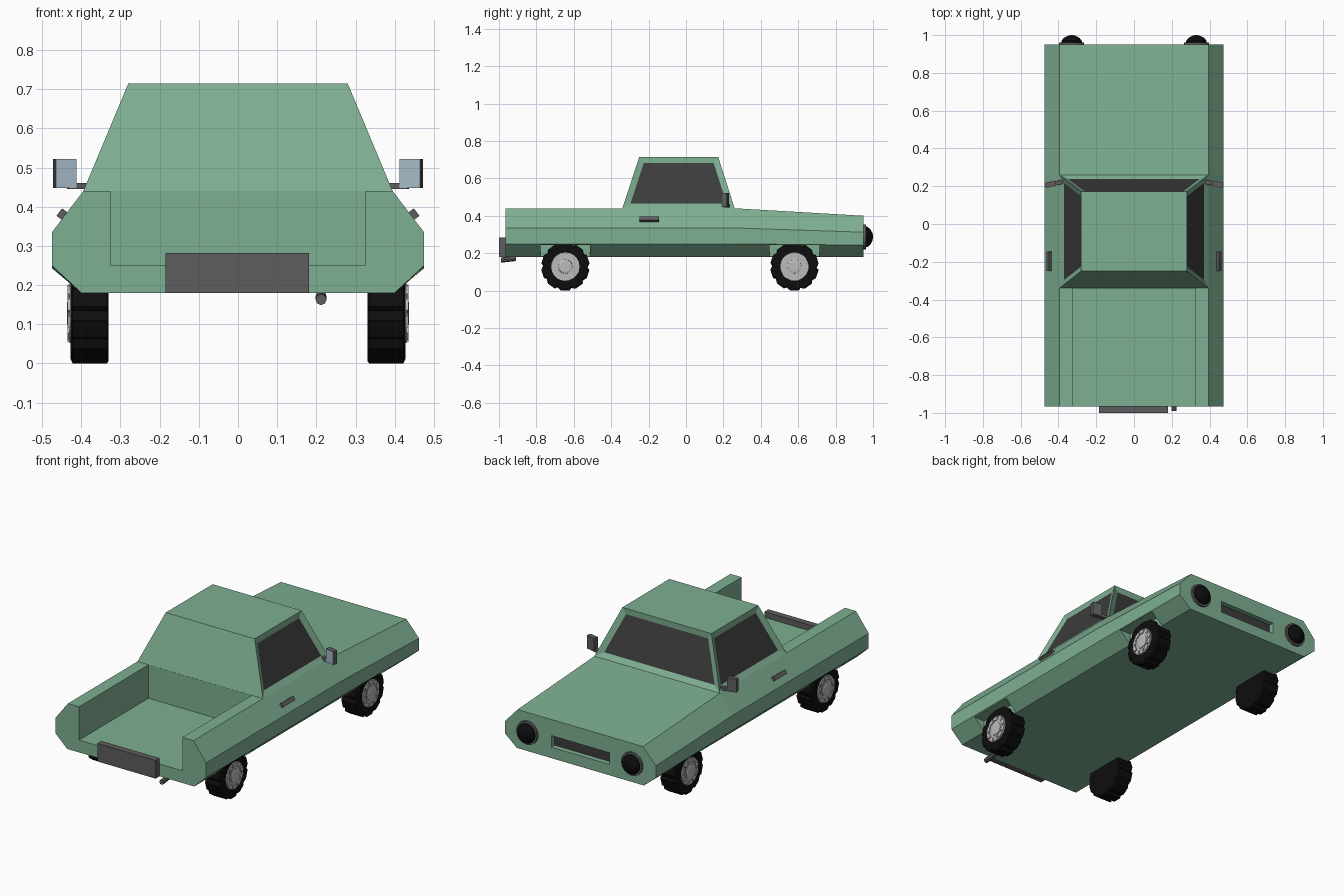
import bpy, bmesh, math
from mathutils import Vector, Matrix

if "Cube" in bpy.data.objects:
    bpy.data.objects.remove(bpy.data.objects["Cube"])


def mat(name, *rgb):
    m = bpy.data.materials.new(name)
    m.diffuse_color = (*rgb, 1)
    m.use_nodes = True
    m.node_tree.nodes["Principled BSDF"].inputs["Base Color"].default_value = m.diffuse_color
    return m


GREEN = mat("green_paint", 0.21, 0.43, 0.29)
DARK = mat("dark_glass", 0.045, 0.045, 0.045)
TRIM = mat("dark_trim", 0.11, 0.11, 0.11)
BLACK = mat("black_rubber", 0.004, 0.004, 0.004)
METAL = mat("light_metal", 0.5, 0.5, 0.5)
MIRROR = mat("mirror_glass", 0.38, 0.49, 0.57)


def finish(name, bm, *mats):
    bmesh.ops.recalc_face_normals(bm, faces=bm.faces)
    me = bpy.data.meshes.new(name)
    bm.to_mesh(me)
    bm.free()
    for m in mats:
        me.materials.append(m)
    ob = bpy.data.objects.new(name, me)
    bpy.context.collection.objects.link(ob)
    return ob


def loft(bm, rings):
    """Skin closed rings of points and cap both ends."""
    vs = [[bm.verts.new(p) for p in r] for r in rings]
    for a, b in zip(vs, vs[1:]):
        for i in range(len(a)):
            j = (i + 1) % len(a)
            bm.faces.new((a[i], a[j], b[j], b[i]))
    bm.faces.new(vs[0])
    bm.faces.new(vs[-1])


def add_box(bm, center, size, rot=Matrix.Identity(4)):
    bmesh.ops.create_cube(bm, size=1, matrix=Matrix.Translation(center) @ rot @ Matrix.Diagonal((*size, 1)))


def box(name, center, size, material, rot=Matrix.Identity(4)):
    bm = bmesh.new()
    add_box(bm, center, size, rot)
    return finish(name, bm, material)


def circle_x(x, r, n, c):
    return [(x, c[1] + r * math.cos(2 * math.pi * i / n), c[2] + r * math.sin(2 * math.pi * i / n)) for i in range(n)]


def circle_y(y, r, n, c):
    return [(c[0] + r * math.cos(2 * math.pi * i / n), y, c[2] + r * math.sin(2 * math.pi * i / n)) for i in range(n)]


# Body: lofted cross-sections, with the cab extruded from the middle top face
def section(y, low, mid, top):
    half = [(0.40, 0.18), (0.475, low), (0.475, mid), (0.395, top)]
    return [(x, y, z) for x, z in half] + [(-x, y, z) for x, z in reversed(half)]


bm = bmesh.new()
loft(bm, [section(-0.965, 0.25, 0.335, 0.44), section(-0.34, 0.25, 0.335, 0.44),
          section(0.26, 0.25, 0.335, 0.44), section(0.95, 0.243, 0.312, 0.40)])
bmesh.ops.recalc_face_normals(bm, faces=bm.faces)
deck = next(f for f in bm.faces if f.normal.z > 0.99 and abs(f.calc_center_median().y + 0.04) < 0.01)
roof = bmesh.ops.extrude_discrete_faces(bm, faces=[deck])["faces"][0]
for v in roof.verts:
    v.co = (math.copysign(0.28, v.co.x), 0.172 if v.co.y > 0 else -0.25, 0.715)

# Windows: windscreen and both sides are inset
bm.normal_update()
glass = [f for e in roof.edges for f in e.link_faces
         if f is not roof and f.normal.y > -0.5]
bmesh.ops.inset_individual(bm, faces=glass, thickness=0.032, depth=-0.012, use_even_offset=True)
for f in glass:
    f.material_index = 1
body = finish("body", bm, GREEN, DARK)

# Cut the cargo bed, wheel arches and grille slot
WHEEL_Y = (-0.645, 0.58)
cuts = [((0, -0.721, 0.45), (0.65, 0.76, 0.40)), ((0, 0.97, 0.275), (0.365, 0.11, 0.066))]
cuts += [((s * 0.452, y, 0.205), (0.10, 0.265, 0.08)) for s in (-1, 1) for y in WHEEL_Y]
bm = bmesh.new()
for c, s in cuts:
    add_box(bm, c, s)
cutter = finish("cutter", bm, GREEN)
cutter.hide_render = True
mod = body.modifiers.new("openings", "BOOLEAN")
mod.operation = "DIFFERENCE"
mod.solver = "EXACT"
mod.object = cutter
bpy.context.view_layer.objects.active = body
bpy.ops.object.modifier_apply(modifier=mod.name)
bpy.data.objects.remove(cutter)

box("grille", (0, 0.918, 0.275), (0.363, 0.008, 0.064), DARK)
box("rear_plate", (-0.002, -0.982, 0.231), (0.366, 0.036, 0.103), TRIM)

# Exhaust pipe
bm = bmesh.new()
loft(bm, [circle_y(-0.99, 0.014, 8, (0.212, 0, 0.163)), circle_y(-0.91, 0.014, 8, (0.212, 0, 0.172))])
finish("exhaust_pipe", bm, TRIM)


# Wheels: lugged tyre and segmented hub
def lug_ring(x, scale, c, n=10):
    pts = []
    for i in range(n):
        for off, r in ((-0.28, 0.13), (0.28, 0.13), (0.42, 0.119)):
            a = -math.pi / 2 + (i + off) * 2 * math.pi / n
            pts.append((x, c[1] + scale * r * math.cos(a), c[2] + scale * r * math.sin(a)))
    return pts


for s, side in ((-1, "left"), (1, "right")):
    for y, end in zip(WHEEL_Y, ("rear", "nose")):
        c = (0, y, 0.128)
        bm = bmesh.new()
        loft(bm, [lug_ring(s * x, k, c) for x, k in ((0.33, 0.95), (0.335, 1), (0.422, 1), (0.427, 0.92), (0.427, 0.5))])
        finish(f"{end}_{side}_tyre", bm, BLACK)
        bm = bmesh.new()
        loft(bm, [circle_x(s * x, r, 20, c) for x, r in ((0.42, 0.078), (0.430, 0.076), (0.430, 0.03))])
        loft(bm, [circle_x(s * x, r, 12, c) for x, r in ((0.42, 0.04), (0.433, 0.038), (0.436, 0.028))])
        for i in range(10):
            rot = Matrix.Rotation(2 * math.pi * i / 10, 4, "X")
            add_box(bm, Vector((s * 0.43, *c[1:])) + rot @ Vector((0, 0, 0.062)), (0.01, 0.03, 0.022), rot)
        finish(f"{end}_{side}_hub", bm, METAL)

    # Headlight: ring and domed lens
    c = (s * 0.33, 0, 0.287)
    bm = bmesh.new()
    loft(bm, [circle_y(y, r, 16, c) for y, r in ((0.94, 0.066), (0.962, 0.066), (0.962, 0.054))])
    finish(f"{side}_headlight_ring", bm, TRIM)
    bm = bmesh.new()
    loft(bm, [circle_y(y, r, 16, c) for y, r in ((0.95, 0.055), (0.968, 0.055), (0.985, 0.042), (0.996, 0.022), (1.0, 0.006))])
    finish(f"{side}_headlight_lens", bm, BLACK)

    # Door handle lying on the sloped shoulder
    box(f"{side}_door_handle", (s * 0.449, -0.197, 0.381), (0.018, 0.105, 0.024), TRIM,
        Matrix.Rotation(-s * math.radians(37), 4, "Y"))

    # Wing mirror: arm, housing and glass
    turn = Matrix.Rotation(-s * math.radians(12), 4, "Z")
    hub = Vector((s * 0.442, 0.211, 0.485))
    box(f"{side}_mirror_arm", (s * 0.405, 0.218, 0.453), (0.06, 0.022, 0.016), TRIM, turn)
    box(f"{side}_mirror_housing", hub, (0.056, 0.026, 0.075), TRIM, turn)
    box(f"{side}_mirror_glass", hub + turn @ Vector((0, -0.014, 0)), (0.054, 0.003, 0.073), MIRROR, turn)
